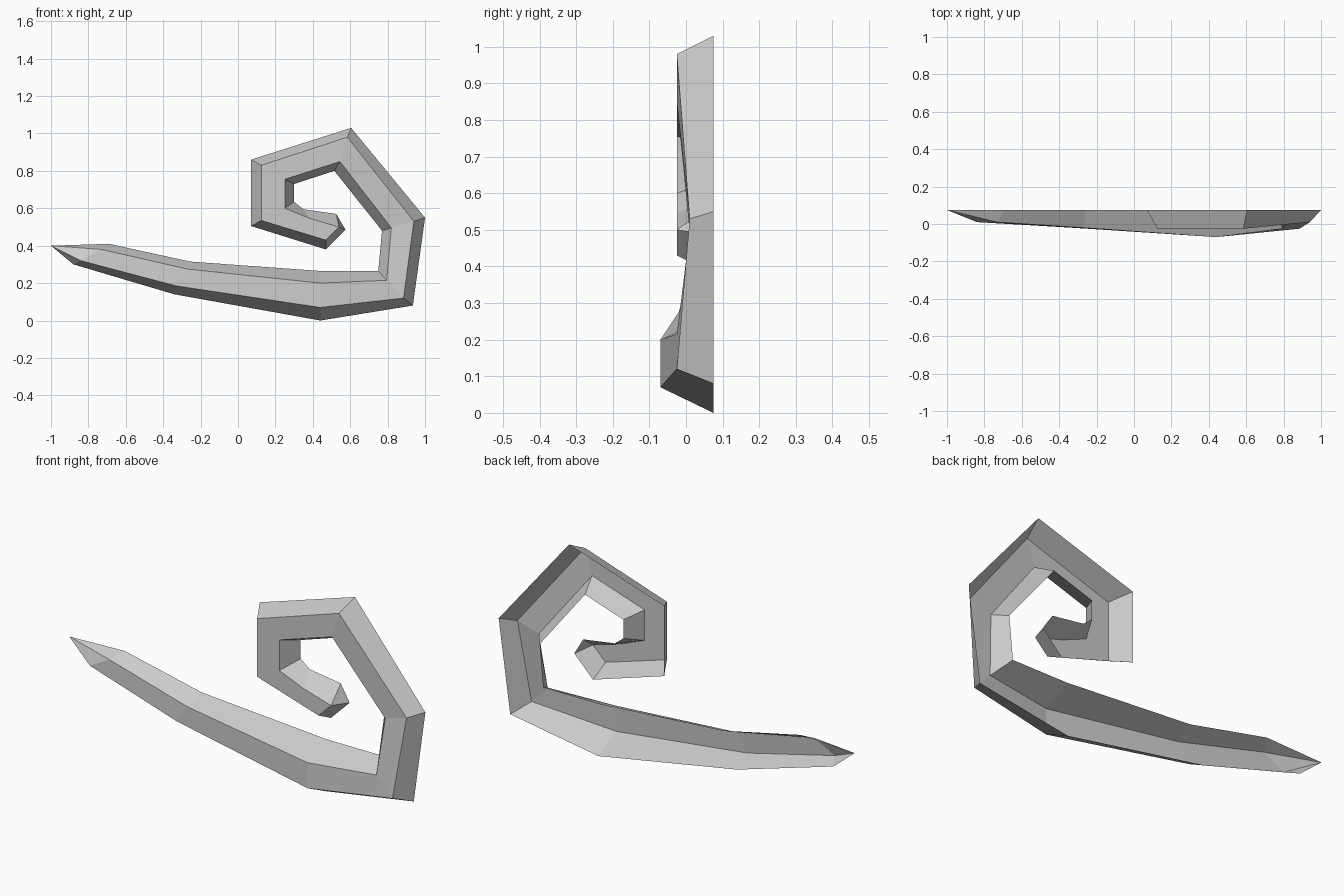
import bpy
import bmesh

# Remove the default cube
default_cube = bpy.data.objects.get("Cube")
if default_cube:
    bpy.data.objects.remove(default_cube, do_unlink=True)

# One plain grey for the whole piece
grey = bpy.data.materials.new("plain_grey")
grey.use_nodes = True
colour = (0.6, 0.6, 0.6, 1)
grey.diffuse_color = colour
grey.node_tree.nodes["Principled BSDF"].inputs["Base Color"].default_value = colour

BACK = 0.075

# Four rails (x, z) running from the pointed tail round to the curled end
outer_back = [(-.88, .3), (-.34, .14), (.44, 0), (.935, .08), (1, .55),
              (.605, 1.03), (.07, .86), (.07, .505), (.47, .38)]
outer_front = [(-.84, .32), (-.33, .185), (.44, .07), (.885, .12), (.94, .53),
               (.585, .98), (.125, .83), (.125, .535), (.47, .43)]
inner_front = [(-.73, .38), (-.27, .275), (.44, .2), (.795, .215), (.82, .495),
               (.545, .85), (.25, .755), (.25, .6), (.54, .5)]
inner_back = [(-.69, .41), (-.255, .315), (.44, .265), (.75, .265), (.77, .48),
              (.515, .8), (.3, .73), (.3, .635), (.525, .57)]

# Depth of the front ridge at each station
ridge = [.01, -.02, -.07, -.025, .01, -.025, -.025, -.025, -.025]

# Extra bend on the inner side, just before the curled end
inner_front.insert(-1, (.385, .545))
inner_back.insert(-1, (.35, .595))


def add_rail(bm, points, depths):
    """Add one row of vertices along the length of the curl."""
    return [bm.verts.new((x, y, z)) for (x, z), y in zip(points, depths)]


def bridge(bm, lower, upper):
    """Join two rails of equal length with quads."""
    for i in range(len(lower) - 1):
        bm.faces.new((lower[i], lower[i + 1], upper[i + 1], upper[i]))


def fan_bridge(bm, lower, upper):
    """Join two rails where the upper one has an extra point near its end."""
    bridge(bm, lower[:-1], upper[:-2])
    bm.faces.new((lower[-2], upper[-2], upper[-3]))
    bm.faces.new((lower[-2], lower[-1], upper[-1], upper[-2]))


bm = bmesh.new()
flat = [BACK] * len(inner_back)
rails = [
    add_rail(bm, outer_back, flat),
    add_rail(bm, outer_front, ridge),
    add_rail(bm, inner_front, ridge + ridge[-1:]),
    add_rail(bm, inner_back, flat),
]

# Outer bevel, front band and inner bevel; the back stays open
bridge(bm, rails[0], rails[1])
fan_bridge(bm, rails[1], rails[2])
bridge(bm, rails[2], rails[3])

# Pointed tail
tip = bm.verts.new((-1, BACK, .4))
for lower, upper in zip(rails, rails[1:]):
    bm.faces.new((lower[0], upper[0], tip))

# Blunt cap on the curled end
corner = bm.verts.new((.575, BACK, .485))
ends = [rail[-1] for rail in rails]
bm.faces.new((ends[2], ends[1], ends[0], corner))
bm.faces.new((ends[3], ends[2], corner))

mesh = bpy.data.meshes.new("curled_horn")
bm.to_mesh(mesh)
bm.free()
mesh.materials.append(grey)
curled_horn = bpy.data.objects.new("curled_horn", mesh)
bpy.context.collection.objects.link(curled_horn)
